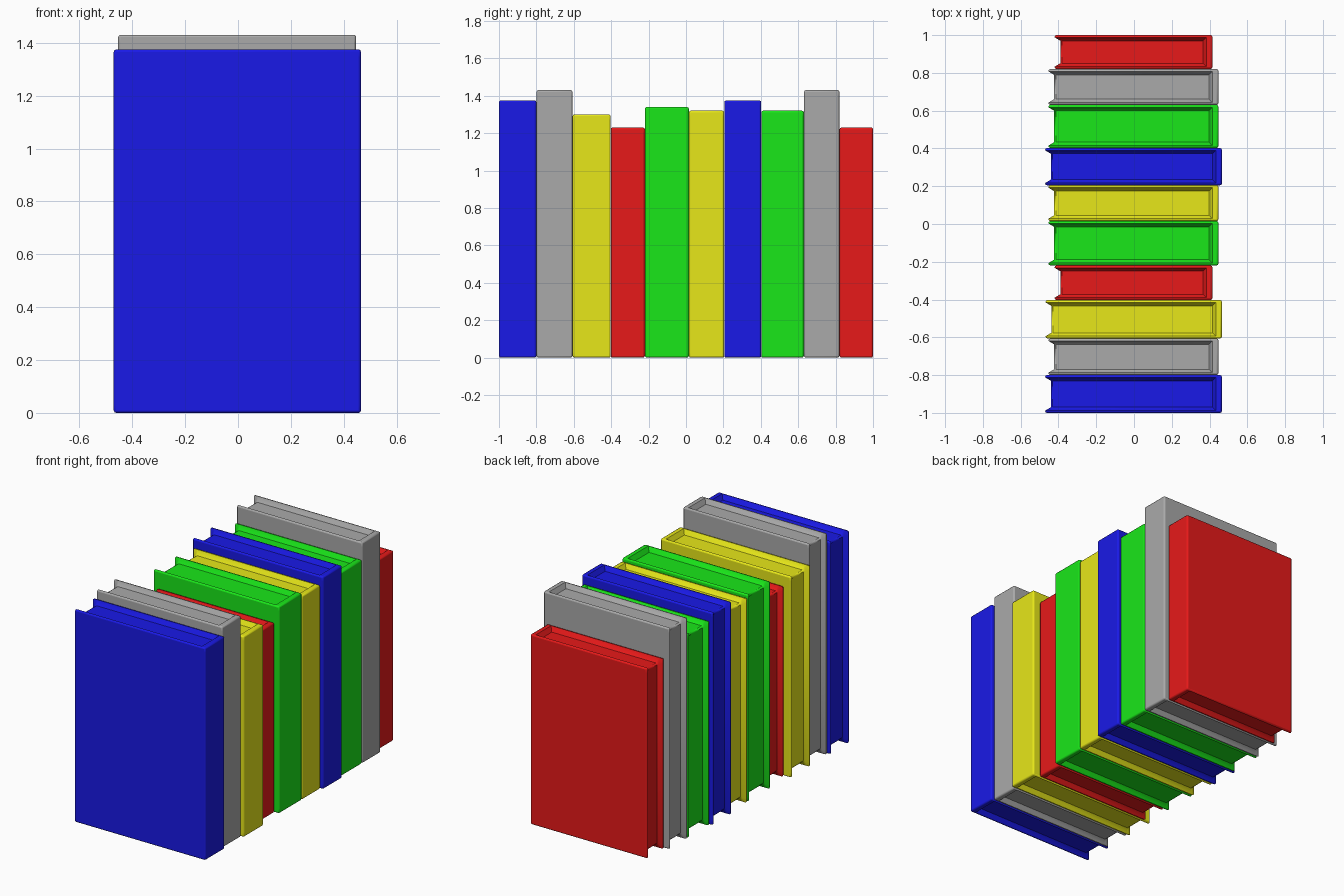
import bpy, bmesh, math

if "Cube" in bpy.data.objects:
    bpy.data.objects.remove(bpy.data.objects["Cube"])

RIM = 0.012      # thickness of cover edge
WALL = 0.03      # cover thickness where it meets the pages
RECESS = 0.03    # how far the pages sit inside the cover

COLOURS = {
    "blue": (0.01, 0.01, 0.8, 1),
    "grey": (0.4, 0.4, 0.4, 1),
    "yellow": (0.8, 0.8, 0.01, 1),
    "red": (0.8, 0.01, 0.01, 1),
    "green": (0.01, 0.8, 0.01, 1),
}
MATS = {}
for cname, rgba in COLOURS.items():
    MATS[cname] = bpy.data.materials.new(cname + "_cover")
    MATS[cname].diffuse_color = rgba


def outline(x0, x1, y0, y1, w):
    """U-shaped cover section, open towards -x, with inner wall w."""
    xd = x0 + RECESS
    return [(x0, y0), (x1, y0), (x1, y1), (x0, y1), (x0, y1 - RIM),
            (xd, y1 - w), (x1 - 0.02 - w, y1 - w), (x1 - 0.02 - w, y0 + w),
            (xd, y0 + w), (x0, y0 + RIM)]


def book(name, colour, x0, x1, y0, y1, height):
    bm = bmesh.new()
    levels = [(0, RIM), (RECESS, WALL), (height - RECESS, WALL), (height, RIM)]
    rings = [[bm.verts.new((x, y, z)) for x, y in outline(x0, x1, y0, y1, w)]
             for z, w in levels]
    # rim at bottom and top
    bm.faces.new(rings[0])
    bm.faces.new(rings[3])
    # cover walls; the middle level is closed by the page block
    for k in range(3):
        a, b = rings[k], rings[k + 1]
        for i in range(10):
            if k == 1 and i in (5, 6, 7):
                continue
            if i == 8 or i == 4 or i < 4 or i == 9 or k != 1:
                j = (i + 1) % 10
                bm.faces.new((a[i], a[j], b[j], b[i]))
    # page block: bottom, top and fore edge
    bm.faces.new(rings[1][5:9])
    bm.faces.new(rings[2][5:9])
    bm.faces.new((rings[1][5], rings[1][8], rings[2][8], rings[2][5]))
    bmesh.ops.recalc_face_normals(bm, faces=bm.faces)
    me = bpy.data.meshes.new(name)
    bm.to_mesh(me)
    bm.free()
    me.materials.append(MATS[colour])
    ob = bpy.data.objects.new(name, me)
    bpy.context.collection.objects.link(ob)
    # softened cover edges
    bev = ob.modifiers.new("soft_edges", "BEVEL")
    bev.width = 0.009
    bev.segments = 2
    bev.limit_method = "ANGLE"
    bev.angle_limit = math.radians(75)
    bpy.ops.object.select_all(action="DESELECT")
    ob.select_set(True)
    bpy.context.view_layer.objects.active = ob
    bpy.ops.object.shade_smooth_by_angle(angle=math.radians(35))


# colour, x min, x max, y max, height (each book starts where the last ended)
ROW = [
    ("blue", -0.47, 0.465, -0.80, 1.375),
    ("grey", -0.453, 0.447, -0.607, 1.43),
    ("yellow", -0.468, 0.465, -0.403, 1.30),
    ("red", -0.42, 0.415, -0.22, 1.23),
    ("green", -0.453, 0.447, 0.015, 1.34),
    ("yellow", -0.453, 0.447, 0.204, 1.32),
    ("blue", -0.47, 0.465, 0.402, 1.375),
    ("green", -0.453, 0.447, 0.63, 1.32),
    ("grey", -0.453, 0.447, 0.82, 1.43),
    ("red", -0.42, 0.415, 1.0, 1.23),
]
y = -1.0
for n, (colour, xa, xb, y_end, h) in enumerate(ROW, 1):
    book(f"{colour}_book_{n}", colour, xa, xb, y + 0.001 * (n > 1), y_end, h)
    y = y_end

for m in bpy.data.materials:
    if m.users and not m.is_grease_pencil:
        m.use_nodes = True
        m.node_tree.nodes["Principled BSDF"].inputs["Base Color"].default_value = m.diffuse_color
